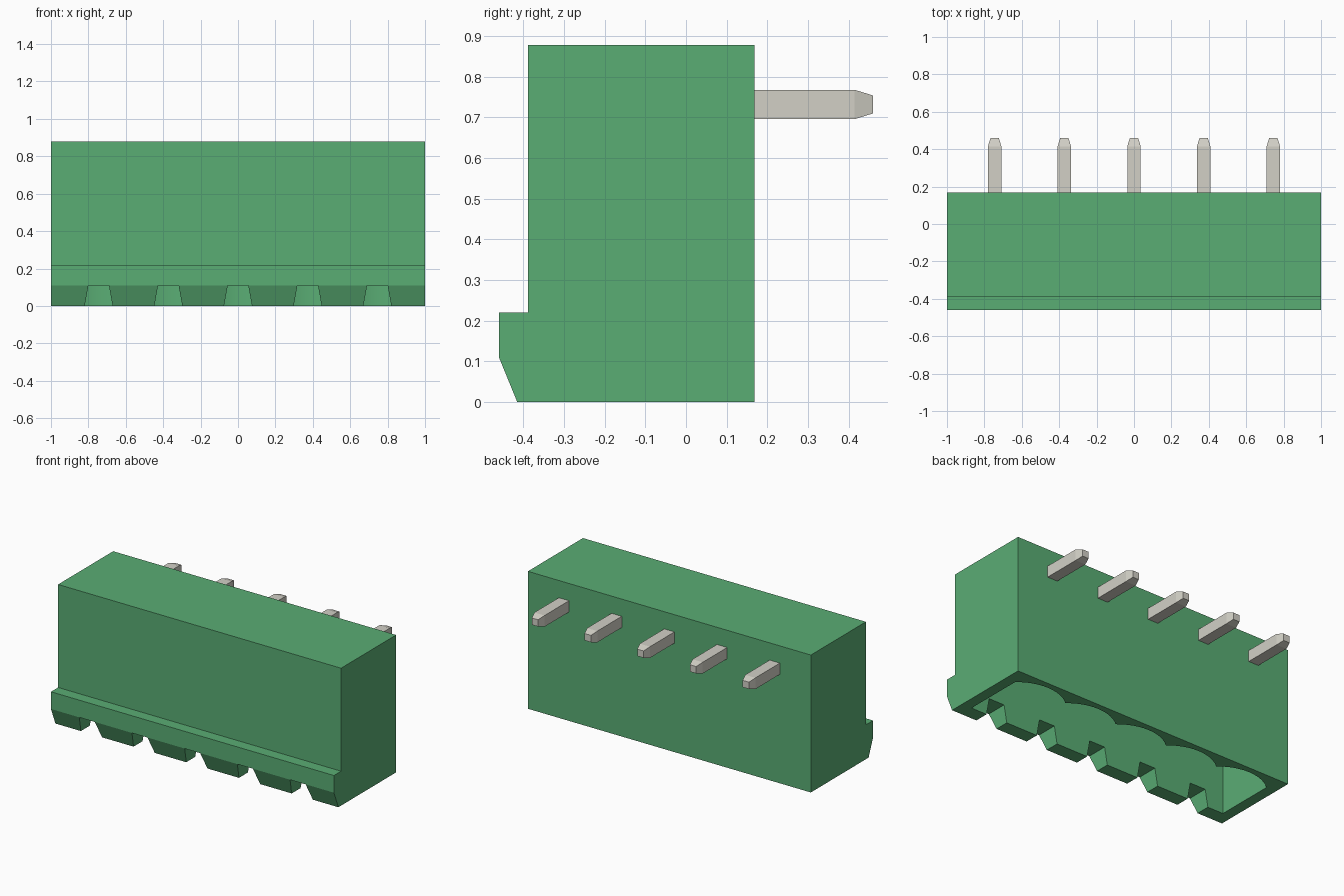
import bpy, bmesh, math
from mathutils import Vector

cube = bpy.data.objects.get("Cube")
if cube:
    bpy.data.objects.remove(cube, do_unlink=True)

PITCH = 0.3725
PIN_X = [(i - 2) * PITCH for i in range(5)]


def make_material(name, rgb):
    mat = bpy.data.materials.new(name)
    mat.use_nodes = True
    mat.diffuse_color = (*rgb, 1)
    mat.node_tree.nodes["Principled BSDF"].inputs["Base Color"].default_value = (*rgb, 1)
    return mat


green = make_material("green_plastic", (0.102, 0.418, 0.175))
metal = make_material("pale_metal", (0.645, 0.631, 0.565))


def finish(name, bm, mat):
    bmesh.ops.recalc_face_normals(bm, faces=bm.faces)
    mesh = bpy.data.meshes.new(name)
    bm.to_mesh(mesh)
    bm.free()
    mesh.materials.append(mat)
    obj = bpy.data.objects.new(name, mesh)
    bpy.context.collection.objects.link(obj)
    return obj


def extrude(bm, points, offset):
    """Extrude a closed outline into a solid."""
    face = bm.faces.new([bm.verts.new(p) for p in points])
    result = bmesh.ops.extrude_face_region(bm, geom=[face], use_keep_orig=True)
    verts = [v for v in result["geom"] if isinstance(v, bmesh.types.BMVert)]
    bmesh.ops.translate(bm, vec=offset, verts=verts)


# Housing: side profile with a chamfered front ledge, swept along x
profile = [(-0.415, 0), (-0.46, 0.11), (-0.46, 0.22), (-0.388, 0.22),
           (-0.388, 0.878), (0.168, 0.878), (0.168, 0)]
bm = bmesh.new()
extrude(bm, [(-1, y, z) for y, z in profile], (2, 0, 0))
housing = finish("housing", bm, green)

# Socket cavity: straight front and ends, one shallow arc per contact at the back
FRONT, CUSP, SAG, FLOOR = -0.325, 0.06, 0.07, 0.62
half = PITCH / 2
radius = (half ** 2 + SAG ** 2) / (2 * SAG)
spread = math.asin(half / radius)
STEPS = 12
outline = [(-2.5 * PITCH, FRONT), (-2.5 * PITCH, CUSP)]
for cx in PIN_X:
    for i in range(1, STEPS + 1):
        a = spread * (2 * i / STEPS - 1)
        outline.append((cx + radius * math.sin(a),
                        CUSP + SAG - radius + radius * math.cos(a)))
outline.append((2.5 * PITCH, FRONT))
bm = bmesh.new()
extrude(bm, [(x, y, -0.05) for x, y in outline], (0, 0, FLOOR + 0.05))
cavity_cutter = finish("cavity_cutter", bm, green)

# Keying notches: flared slots through the lower front wall
bm = bmesh.new()
for cx in PIN_X:
    slot = [(-0.084, -0.05), (0.084, -0.05), (0.055, 0.11), (-0.055, 0.11)]
    extrude(bm, [(cx + x, -0.6, z) for x, z in slot], (0, 0.4, 0))
notch_cutter = finish("notch_cutter", bm, green)

# Cut the housing and bake the result
cutters = (cavity_cutter, notch_cutter)
for cutter in cutters:
    cutter.hide_render = True
    mod = housing.modifiers.new(cutter.name, "BOOLEAN")
    mod.operation = "DIFFERENCE"
    mod.solver = "EXACT"
    mod.object = cutter
graph = bpy.context.evaluated_depsgraph_get()
baked = bpy.data.meshes.new_from_object(housing.evaluated_get(graph))
housing.modifiers.clear()
housing.data = baked
for cutter in cutters:
    bpy.data.objects.remove(cutter, do_unlink=True)

bpy.ops.object.select_all(action="DESELECT")
housing.select_set(True)
bpy.context.view_layer.objects.active = housing
bpy.ops.object.shade_smooth_by_angle(angle=math.radians(15))


def pointed_bar(name, start, direction, length):
    """Square bar with a tapered tip."""
    d = Vector(direction)
    u = Vector((1, 0, 0))
    v = d.cross(u)
    bm = bmesh.new()
    rings = []
    for t, r in ((0, 0.036), (length - 0.045, 0.036), (length, 0.022)):
        rings.append([bm.verts.new(Vector(start) + d * t + u * r * a + v * r * b)
                      for a, b in ((-1, -1), (1, -1), (1, 1), (-1, 1))])
    for lower, upper in zip(rings, rings[1:]):
        for i in range(4):
            j = (i + 1) % 4
            bm.faces.new((lower[i], lower[j], upper[j], upper[i]))
    bm.faces.new(rings[0])
    bm.faces.new(rings[-1])
    return finish(name, bm, metal)


# Contacts: a solder leg out of the back and a mating leg down into the socket
PIN_Y, PIN_Z = -0.13, 0.732
for n, cx in enumerate(PIN_X, 1):
    pointed_bar(f"solder_pin_{n}", (cx, PIN_Y, PIN_Z), (0, 1, 0), 0.46 - PIN_Y)
    pointed_bar(f"contact_pin_{n}", (cx, PIN_Y, PIN_Z), (0, 0, -1), PIN_Z - 0.2)
